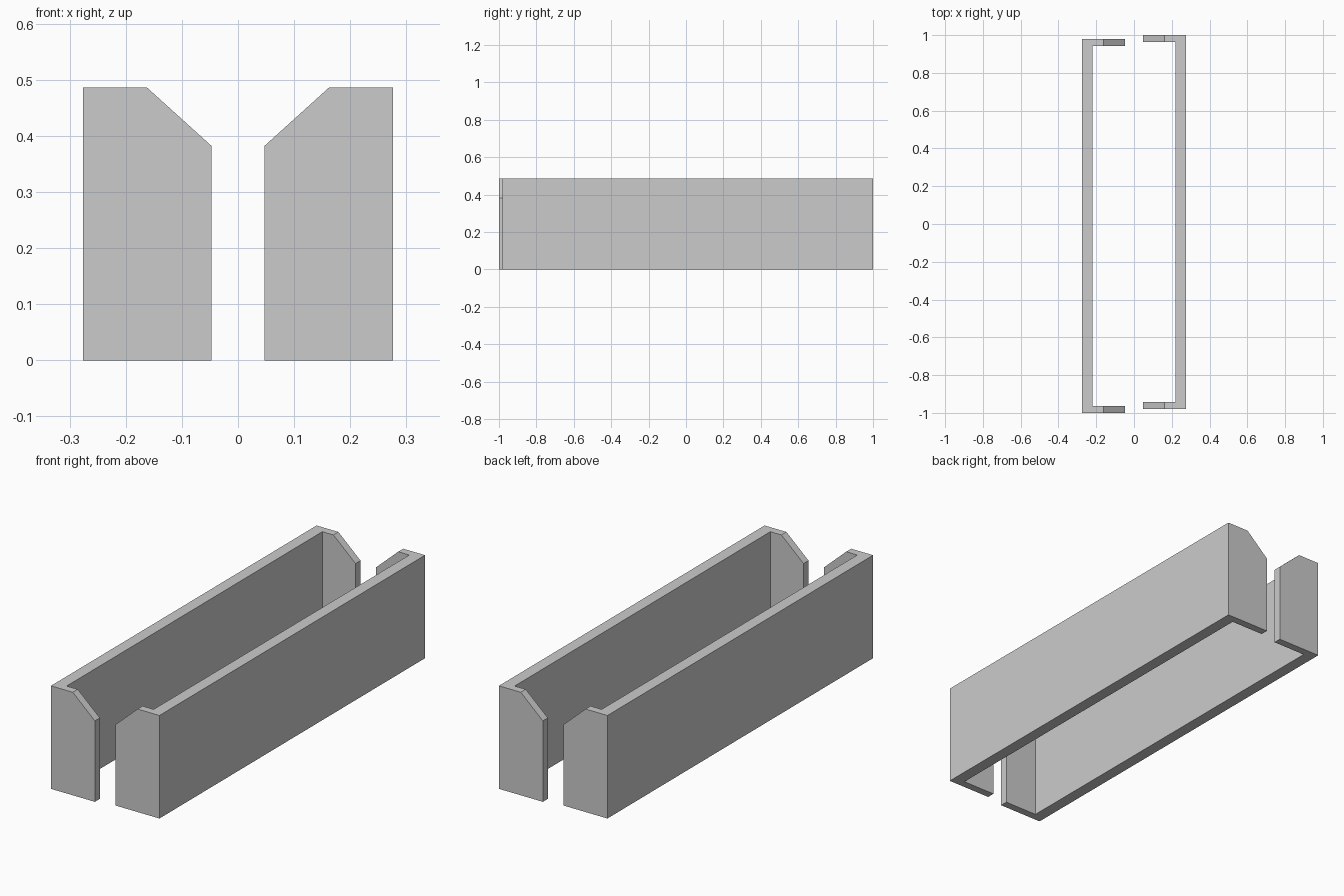
import bpy, bmesh
from math import pi
from mathutils import Matrix, Vector

cube = bpy.data.objects.get("Cube")
if cube:
    bpy.data.objects.remove(cube, do_unlink=True)

# Plain grey material
grey = bpy.data.materials.new("plain grey")
grey.use_nodes = True
color = (0.6, 0.6, 0.6, 1)
grey.diffuse_color = color
grey.node_tree.nodes["Principled BSDF"].inputs["Base Color"].default_value = color

OUTER, INNER, TIP = 0.276, 0.22, 0.047   # distances from the middle
FRONT, BACK, CAP = -0.98, 1.0, 0.037     # ends and end-cap thickness
HEIGHT, SLOPE_X, SLOPE_Z = 0.486, 0.162, 0.382


def channel_half(name, turn):
    """C-shaped plan raised to full height, with the end caps' top corners cut."""
    plan = [(OUTER, FRONT), (OUTER, BACK), (TIP, BACK), (TIP, BACK - CAP),
            (INNER, BACK - CAP), (INNER, FRONT + CAP), (TIP, FRONT + CAP), (TIP, FRONT)]
    bm = bmesh.new()
    base = bm.faces.new([bm.verts.new((x, y, 0)) for x, y in plan])
    raised = bmesh.ops.extrude_face_region(bm, geom=[base], use_keep_orig=True)
    top = [g for g in raised["geom"] if isinstance(g, bmesh.types.BMVert)]
    bmesh.ops.translate(bm, verts=top, vec=(0, 0, HEIGHT))
    # Sloped corners on both caps
    slope = Vector((SLOPE_Z - HEIGHT, 0, SLOPE_X - TIP))
    bmesh.ops.bisect_plane(bm, geom=bm.verts[:] + bm.edges[:] + bm.faces[:],
                           plane_co=(SLOPE_X, 0, HEIGHT), plane_no=slope,
                           clear_outer=True)
    bmesh.ops.holes_fill(bm, edges=[e for e in bm.edges if e.is_boundary])
    bmesh.ops.recalc_face_normals(bm, faces=bm.faces[:])
    bmesh.ops.transform(bm, matrix=Matrix.Rotation(turn, 4, "Z"), verts=bm.verts[:])
    mesh = bpy.data.meshes.new(name)
    bm.to_mesh(mesh)
    bm.free()
    mesh.materials.append(grey)
    bpy.context.collection.objects.link(bpy.data.objects.new(name, mesh))


# The second half is the first turned half way round
channel_half("left_channel", 0)
channel_half("right_channel", pi)
